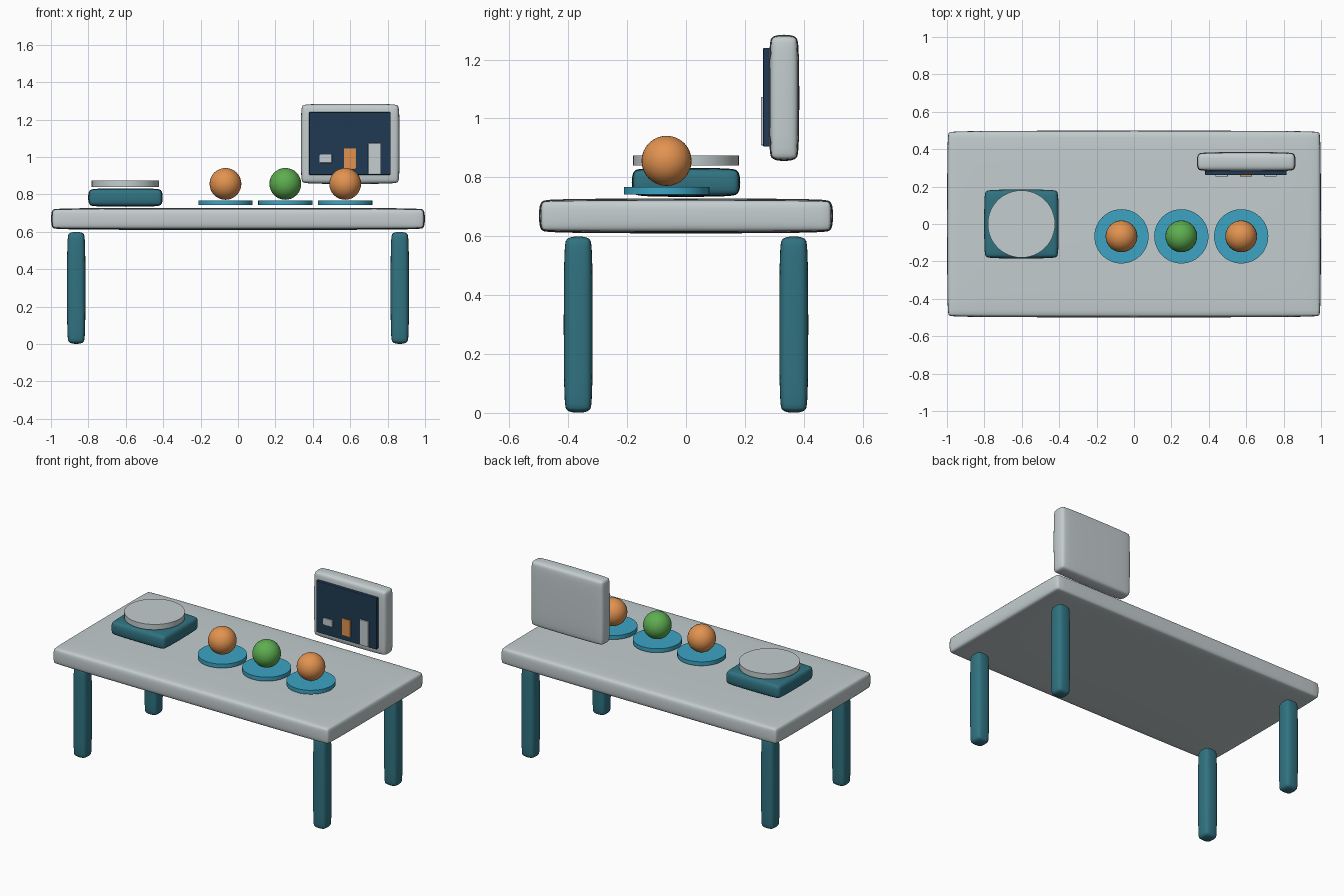
import bpy
import bmesh
from mathutils import Matrix, Vector

if "Cube" in bpy.data.objects:
    bpy.data.objects.remove(bpy.data.objects["Cube"], do_unlink=True)


def material(name, rgb):
    mat = bpy.data.materials.new(name)
    mat.use_nodes = True
    mat.diffuse_color = (*rgb, 1)
    mat.node_tree.nodes["Principled BSDF"].inputs["Base Color"].default_value = (*rgb, 1)
    return mat


grey = material("pale grey", (0.55, 0.61, 0.62))
teal = material("dark teal", (0.03, 0.17, 0.22))
blue = material("bright blue", (0.045, 0.37, 0.55))
navy = material("navy", (0.014, 0.042, 0.085))
orange = material("orange", (0.76, 0.29, 0.08))
green = material("green", (0.11, 0.42, 0.08))


def finish(name, bm, centre, mat, smooth=False):
    mesh = bpy.data.meshes.new(name)
    for face in bm.faces:
        face.smooth = smooth
    bm.to_mesh(mesh)
    bm.free()
    mesh.materials.append(mat)
    obj = bpy.data.objects.new(name, mesh)
    obj.location = centre
    bpy.context.collection.objects.link(obj)
    return obj


def box(name, centre, size, mat, bevel=0.0, soft=False):
    bm = bmesh.new()
    bmesh.ops.create_cube(bm, size=1, matrix=Matrix.Diagonal(Vector((*size, 1))))
    obj = finish(name, bm, centre, mat, soft)
    if bevel:
        mod = obj.modifiers.new("Rounded edges", "BEVEL")
        mod.width = bevel
        mod.segments = 2
    if soft:
        mod = obj.modifiers.new("Soft form", "SUBSURF")
        mod.levels = mod.render_levels = 2
    return obj


def disc(name, centre, radius, height, mat):
    bm = bmesh.new()
    bmesh.ops.create_cone(bm, cap_ends=True, segments=48, radius1=radius,
                          radius2=radius, depth=height)
    obj = finish(name, bm, centre, mat)
    for face in obj.data.polygons:
        face.use_smooth = abs(face.normal.z) < 0.5
    for edge in obj.data.edges:
        a, b = (obj.data.vertices[i].co for i in edge.vertices)
        edge.use_edge_sharp = abs(a.z - b.z) < height / 2
    return obj


def ball(name, centre, radius, mat):
    bm = bmesh.new()
    bmesh.ops.create_uvsphere(bm, u_segments=32, v_segments=16, radius=radius)
    return finish(name, bm, centre, mat, True)


# Table
SOFT = 0.03
box("table_top", (0, 0, 0.669), (2, 1, 0.12), grey, SOFT, True)
for side, x in (("right", -0.865), ("left", 0.865)):
    for end, y in (("front", -0.366), ("back", 0.366)):
        box(f"{end}_{side}_leg", (x, y, 0.3), (0.1, 0.1, 0.6), teal, SOFT, True)

# Weighing scale
box("scale_base", (-0.602, 0, 0.783), (0.4, 0.37, 0.1), teal, SOFT, True)
disc("scale_pan", (-0.602, 0, 0.857), 0.18, 0.035, grey)

# Row of fruit on plates
for i, mat in enumerate((orange, green, orange)):
    x = -0.067 + 0.32 * i
    disc(f"plate_{i + 1}", (x, -0.066, 0.755), 0.145, 0.026, blue)
    ball(f"fruit_{i + 1}", (x, -0.066, 0.856), 0.085, mat)

# Display panel with bar chart
box("display_body", (0.6, 0.333, 1.07), (0.53, 0.105, 0.43), grey, SOFT, True)
box("display_screen", (0.598, 0.273, 1.072), (0.435, 0.022, 0.335), navy, 0.003)
for i, (height, mat) in enumerate(((0.045, grey), (0.11, orange), (0.165, grey))):
    box(f"chart_bar_{i + 1}", (0.469 + 0.13 * i, 0.26, 0.991),
        (0.066, 0.012, height), mat, 0.003)
